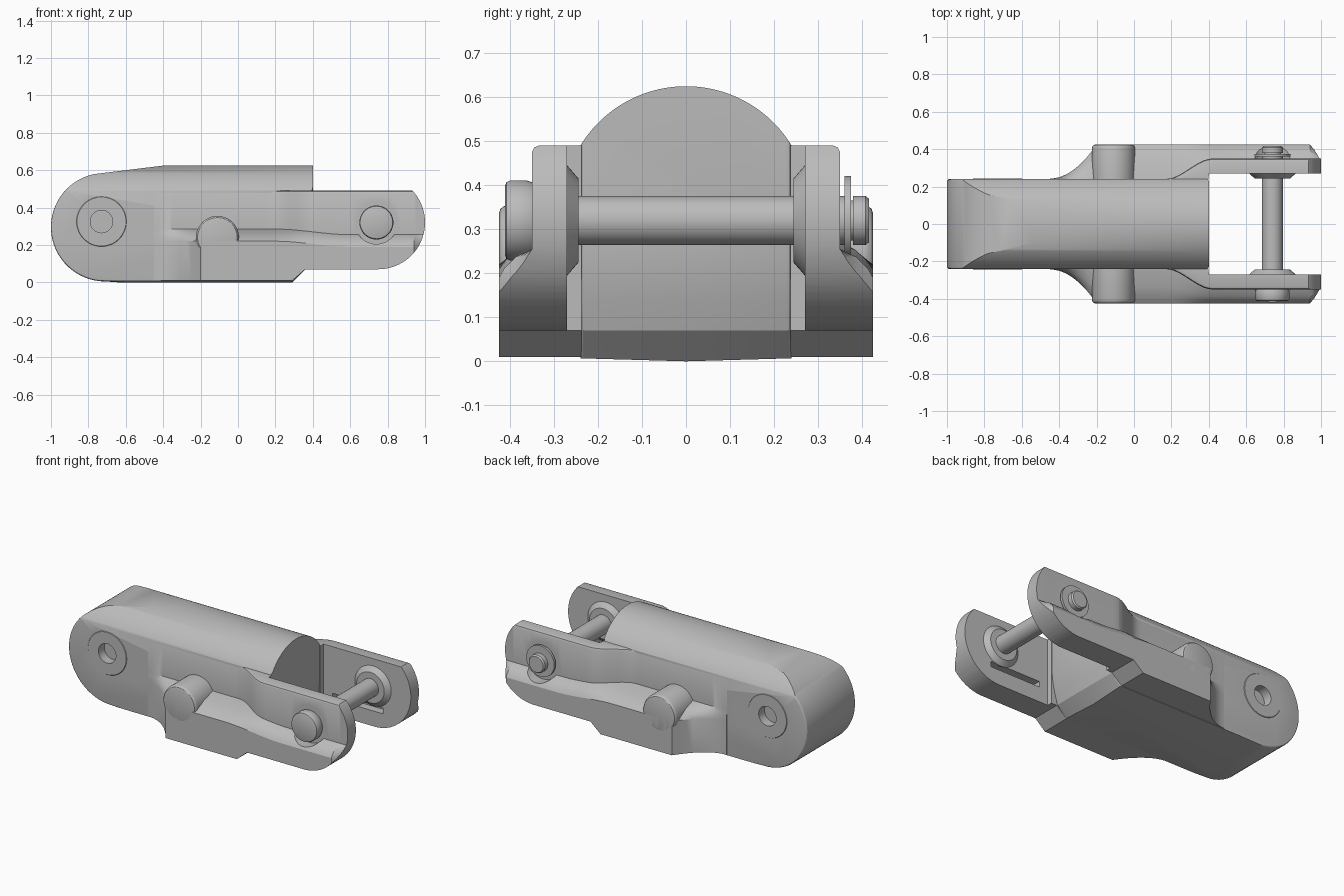
import bpy, bmesh, math

if "Cube" in bpy.data.objects:
    bpy.data.objects.remove(bpy.data.objects["Cube"])

steel = bpy.data.materials.new("steel grey")
steel.diffuse_color = (0.5, 0.5, 0.5, 1)
steel.use_nodes = True
steel.node_tree.nodes["Principled BSDF"].inputs["Base Color"].default_value = steel.diffuse_color


def finish(bm, name):
    bmesh.ops.remove_doubles(bm, verts=bm.verts, dist=1e-5)
    bmesh.ops.recalc_face_normals(bm, faces=bm.faces)
    me = bpy.data.meshes.new(name)
    bm.to_mesh(me)
    bm.free()
    ob = bpy.data.objects.new(name, me)
    bpy.context.collection.objects.link(ob)
    me.materials.append(steel)
    return ob


def loft(name, rings):
    """Skin closed rings of equal length and cap both ends."""
    bm = bmesh.new()
    vs = [[bm.verts.new(p) for p in r] for r in rings]
    n = len(vs[0])
    for a, b in zip(vs, vs[1:]):
        for i in range(n):
            j = (i + 1) % n
            bm.faces.new((a[i], a[j], b[j], b[i]))
    bm.faces.new(vs[0])
    bm.faces.new(vs[-1])
    return finish(bm, name)


def lathe(name, prof, x, z, s=1, n=48):
    """Spin (radius, y) points around an axis along y."""
    bm = bmesh.new()
    rows = [[bm.verts.new((x + r * math.cos(2 * math.pi * i / n), s * y,
                           z + r * math.sin(2 * math.pi * i / n)))
             for i in range(n)] for r, y in prof if r > 0]
    for a, b in zip(rows, rows[1:]):
        for i in range(n):
            j = (i + 1) % n
            bm.faces.new((a[i], a[j], b[j], b[i]))
    bm.faces.new(rows[0])
    bm.faces.new(rows[-1])
    return finish(bm, name)


def apply(ob, kind, **settings):
    m = ob.modifiers.new("mod", kind)
    for k, v in settings.items():
        setattr(m, k, v)
    bpy.context.view_layer.objects.active = ob
    bpy.ops.object.modifier_apply(modifier=m.name)


def boolean(ob, cutter, op):
    apply(ob, 'BOOLEAN', object=cutter, operation=op, solver='EXACT')
    bpy.data.objects.remove(cutter)


def arc(cx, cz, r, a0, a1, n):
    return [(cx + r * math.cos(math.radians(a0 + (a1 - a0) * i / n)),
             cz + r * math.sin(math.radians(a0 + (a1 - a0) * i / n)))
            for i in range(n + 1)]


def side_prism(name, prof, y0, y1):
    return loft(name, [[(x, y, z) for x, z in prof] for y in (y0, y1)])


def ease(x, a, b):
    t = min(1, max(0, (x - a) / (b - a)))
    return t * t * (3 - 2 * t)


# barrel body: side outline crossed with the domed section
outline = ([(0.28, -0.01), (0.36, 0.07), (0.38, 0.14), (0.393, 0.2), (0.4, 0.27),
            (0.4, 0.64), (-0.35, 0.6304)]
           + arc(-0.71, 0.295, 0.29, 102, 270, 40) + [(-0.5, -0.01)])
body = side_prism("body", outline, -0.24, 0.24)
apply(body, 'BEVEL', width=0.012, segments=3, limit_method='ANGLE',
      angle_limit=math.radians(65))
dome = arc(0, 0.344, 0.281, 0, 180, 64) + [(-0.281, 0.008), (0, 0), (0.281, 0.008)]
boolean(body, loft("dome", [[(x, y, z) for y, z in dome] for x in (-1.2, 0.6)]),
        'INTERSECT')

# arm outline seen from the side
arm_side = ([(-0.6, 0.01), (0.29, 0.01), (0.36, 0.07)]
            + arc(0.75, 0.32, 0.25, -90, 90, 40) + [(-0.6, 0.57)])

stations = sorted([-0.45 + 0.025 * i for i in range(57)]
                  + [0.399, 0.401, 0.94, 0.965, 0.985, 1.001])

for s, side in ((-1, "front"), (1, "back")):
    # stepped arm: thin upper plate and wide lower rail
    rings = []
    for x in stations:
        inn = 0.238 if x < 0.4 else 0.27
        up = 0.241 + 0.109 * ease(x, 0.17, 0.42)
        t = min(1, max(0, (x + 0.45) / 0.25))
        lo = 0.243 + 0.182 * t * t
        if x > 0.94:
            lo -= 0.07 * (x - 0.94) / 0.061
        w = lo - up
        zt = 0.285 - 0.03 * ease(x, 0.2, 0.6)
        sec = [(inn, -0.05), (lo, -0.05), (lo, zt - 0.065),
               (lo - 0.15 * w, zt - 0.045), (lo - 0.5 * w, zt - 0.018), (up, zt),
               (up, 0.475), (up - 0.005, 0.486), (up - 0.015, 0.49), (inn, 0.49)]
        rings.append([(x, s * y, z) for y, z in sec])
    arm = loft(side + "_arm", rings)
    boolean(arm, side_prism("arm_side", arm_side, -0.6, 0.6), 'INTERSECT')
    # clearance around the pin end and slot in the inner face
    boolean(arm, lathe("pin_clearance", [(0.115, 0.35), (0.115, 0.6)], 0.74, 0.32, s),
            'DIFFERENCE')
    slot = [(0.46, 0.165), (0.81, 0.165), (0.81, 0.2), (0.46, 0.2)]
    boolean(arm, side_prism("slot", slot, s * 0.25, s * 0.32), 'DIFFERENCE')

    # round side stub
    lathe(side + "_stub", [(0.115, 0.22), (0.115, 0.405), (0.112, 0.415),
                           (0.106, 0.422), (0.096, 0.425)], -0.11, 0.24, s)

    # bushing with blind hole
    boolean(body, lathe("bushing_hole", [(0.13, 0.17), (0.13, 0.3)], -0.73, 0.325, s),
            'DIFFERENCE')
    lathe(side + "_bushing", [(0.135, 0.165), (0.135, 0.238), (0.131, 0.243),
                              (0.06, 0.243), (0.06, 0.185)], -0.73, 0.325, s)

    # tapered collar on the inner face
    lathe(side + "_collar", [(0.125, 0.28), (0.125, 0.27), (0.095, 0.244),
                             (0.05, 0.244)], 0.74, 0.32, s)

# cross pin with a wide head at the front and a grooved tip at the back
lathe("cross_pin", [(0.08, -0.411), (0.087, -0.408), (0.091, -0.4), (0.091, -0.362),
                    (0.085, -0.345), (0.056, -0.345), (0.056, 0.36), (0.045, 0.36),
                    (0.045, 0.38), (0.056, 0.38), (0.056, 0.408), (0.049, 0.416)],
      0.74, 0.32)
# retaining clip
lathe("retaining_clip", [(0.096, 0.36), (0.096, 0.375)], 0.74, 0.325)

# smooth shading with crisp edges
for ob in bpy.context.scene.objects:
    ob.select_set(True)
    bpy.context.view_layer.objects.active = ob
bpy.ops.object.shade_smooth_by_angle(angle=math.radians(28))
